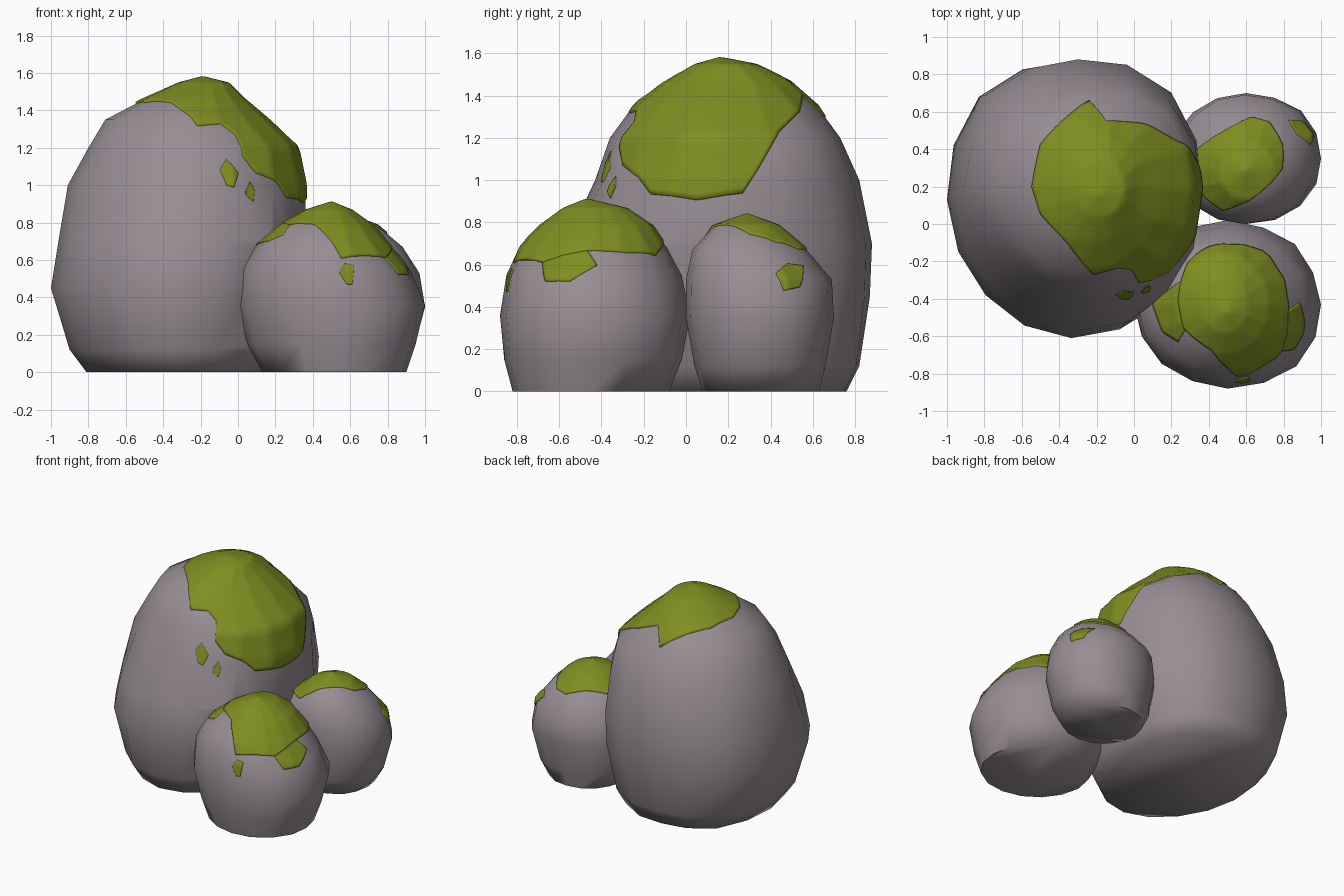
import bpy
import bmesh
import random
from math import cos, sin, tau, radians
from mathutils import Vector
from mathutils.bvhtree import BVHTree

random.seed(4)
default_cube = bpy.data.objects.get("Cube")
if default_cube:
    bpy.data.objects.remove(default_cube, do_unlink=True)


def make_material(name, colour):
    material = bpy.data.materials.new(name)
    material.use_nodes = True
    material.diffuse_color = (*colour, 1)
    shader = material.node_tree.nodes["Principled BSDF"]
    shader.inputs["Base Color"].default_value = (*colour, 1)
    shader.inputs["Roughness"].default_value = 0.9
    return material


STONE = make_material("warm grey stone", (0.31, 0.27, 0.295))
MOSS = make_material("olive green moss", (0.21, 0.27, 0.015))


def finish(name, bm, material):
    """Turn a bmesh into a smooth shaded object."""
    bmesh.ops.recalc_face_normals(bm, faces=bm.faces)
    for face in bm.faces:
        face.smooth = True
    mesh = bpy.data.meshes.new(name)
    bm.to_mesh(mesh)
    bm.free()
    mesh.materials.append(material)
    obj = bpy.data.objects.new(name, mesh)
    bpy.context.collection.objects.link(obj)
    return obj


def bridge(bm, lower, upper):
    """Join two closed rings of equal length with quads."""
    count = len(lower)
    for i in range(count):
        j = (i + 1) % count
        bm.faces.new((lower[i], lower[j], upper[j], upper[i]))


def make_boulder(name, levels, peak, swells, sides=16):
    """Loft rough ovals, each given as z, x min, x max, y min, y max.
    Swells push out the four corners, counterclockwise from back left,
    and fade towards the peak."""
    bm = bmesh.new()
    rings = []
    for z, left, right, front, back in levels:
        ring = []
        fade = 1 - z / peak[2]
        for i in range(sides):
            angle = tau * i / sides
            # the widest points stay exact, the corners between them vary
            corner = sin(2 * angle) ** 2
            push = swells[i * 4 // sides] * fade + random.uniform(-0.02, 0.02)
            swell = 1 + corner * push
            x = (left + right) / 2 + (right - left) / 2 * cos(angle) * swell
            y = (front + back) / 2 + (back - front) / 2 * sin(angle) * swell
            ring.append(bm.verts.new((x, y, z)))
        rings.append(ring)
    for lower, upper in zip(rings, rings[1:]):
        bridge(bm, lower, upper)
    bm.faces.new(reversed(rings[0]))
    tip = bm.verts.new(peak)
    for i in range(sides):
        bm.faces.new((rings[-1][i], rings[-1][(i + 1) % sides], tip))
    return finish(name, bm, STONE)


def make_moss(name, boulder, outline, hub_point=None, layers=24, splits=6, lift=0.0095):
    """Lay a thin patch on a boulder, inside an outline near its surface."""
    surface = BVHTree.FromPolygons(
        [v.co for v in boulder.data.vertices],
        [p.vertices for p in boulder.data.polygons])
    corners = [Vector(c) for c in boulder.bound_box]
    core = sum(corners, Vector()) / len(corners)
    points = [Vector(p) - core for p in outline]
    # densify the outline, then express it as directions from the core
    border = []
    for start, end in zip(points, points[1:] + points[:1]):
        for k in range(splits):
            border.append(start.lerp(end, k / splits).normalized())
    middle = Vector(hub_point) - core if hub_point else sum(border, Vector())
    middle.normalize()

    def on_surface(direction, height):
        hit = surface.ray_cast(core, direction)[0]
        return hit + direction * height

    bm = bmesh.new()
    rings = []
    for layer in range(1, layers + 1):
        share = layer / layers
        ring = [bm.verts.new(on_surface(middle.lerp(d, share).normalized(), lift))
                for d in border]
        rings.append(ring)
    # tuck the rim into the stone
    rings.append([bm.verts.new(on_surface(d, -lift)) for d in border])
    hub = bm.verts.new(on_surface(middle, lift))
    for i in range(len(border)):
        bm.faces.new((hub, rings[0][i], rings[0][(i + 1) % len(border)]))
    for inner, outer in zip(rings, rings[1:]):
        bridge(bm, inner, outer)
    return finish(name, bm, MOSS)


# Boulders
large_boulder = make_boulder("large_boulder", [
    (0, -.81, .16, -.5, .76),
    (.12, -.9, .22, -.56, .82),
    (.45, -1, .33, -.61, .87),
    (.7, -.96, .36, -.57, .88),
    (1, -.91, .36, -.43, .82),
    (1.2, -.8, .32, -.36, .73),
    (1.35, -.71, .16, -.25, .62),
    (1.46, -.5, .03, -.1, .5),
    (1.54, -.32, -.05, .04, .34),
], (-.19, .16, 1.575), (.14, .05, -.04, .05))

front_boulder = make_boulder("front_boulder", [
    (0, .13, .9, -.82, -.08),
    (.15, .05, .95, -.86, -.02),
    (.36, 0, 1, -.88, .02),
    (.55, .02, .92, -.85, -.02),
    (.68, .1, .81, -.79, -.09),
    (.78, .22, .72, -.69, -.16),
    (.86, .36, .61, -.58, -.28),
], (.5, -.47, .905), (0, 0, -.03, .04))

back_boulder = make_boulder("back_boulder", [
    (0, .3, .86, .08, .63),
    (.12, .24, .94, .04, .66),
    (.35, .2, 1, 0, .7),
    (.53, .22, .97, 0, .69),
    (.67, .32, .88, .03, .57),
    (.78, .46, .75, .13, .44),
], (.6, .29, .835), (.03, 0, 0, .03))

# Main moss caps
make_moss("large_moss_cap", large_boulder, [
    (-.55, .2, 1.45), (-.5, .42, 1.42), (-.24, .66, 1.3), (-.15, .55, 1.4),
    (.03, .52, 1.3), (.2, .42, 1.2), (.33, .34, 1.05), (.36, .27, .94),
    (.37, .05, .91), (.33, -.2, .95), (.24, -.24, 1.02), (.1, -.3, 1.07),
    (0, -.28, 1.13), (-.05, -.2, 1.22), (-.1, -.22, 1.31), (-.22, -.26, 1.31),
    (-.36, -.08, 1.4), (-.5, .05, 1.45)], hub_point=(-.1, .13, 1.5))
make_moss("front_moss_cap", front_boulder, [
    (.55, -.1, .7), (.7, -.12, .66), (.8, -.28, .66), (.8, -.48, .65),
    (.77, -.66, .6), (.68, -.75, .62), (.55, -.79, .6), (.5, -.74, .68),
    (.42, -.65, .76), (.28, -.55, .77), (.24, -.4, .79), (.28, -.2, .77),
    (.4, -.12, .72)])
make_moss("back_moss_cap", back_boulder, [
    (.36, .2, .66), (.36, .4, .66), (.5, .5, .7), (.63, .57, .67),
    (.72, .53, .66), (.78, .42, .69), (.79, .3, .74), (.62, .13, .78),
    (.47, .06, .7), (.38, .15, .67)])

# Side lobes and stray moss tufts
TUFTS = {
    "front_moss_right_lobe": (front_boulder, [
        (.3, -.54, .78), (.25, -.62, .72), (.16, -.58, .7),
        (.1, -.42, .68), (.25, -.3, .8), (.32, -.38, .83)]),
    "front_moss_left_lobe": (front_boulder, [
        (.76, -.5, .68), (.81, -.46, .65), (.89, -.42, .6),
        (.91, -.55, .52), (.85, -.66, .52), (.76, -.66, .6)]),
    "upper_moss_tuft": (large_boulder, [
        (-.1, -.37, 1.08), (-.06, -.36, 1.14), (0, -.36, 1.06),
        (-.02, -.4, .99), (-.06, -.4, 1)]),
    "lower_moss_tuft": (large_boulder, [
        (.04, -.36, .97), (.07, -.34, 1.02), (.11, -.36, .98),
        (.1, -.38, .92), (.05, -.38, .95)]),
    "front_moss_tuft": (front_boulder, [
        (.54, -.83, .53), (.57, -.82, .58), (.62, -.82, .57),
        (.61, -.84, .47), (.58, -.84, .47)]),
    "back_moss_tuft": (back_boulder, [
        (.81, .54, .58), (.85, .47, .59), (.87, .41, .53),
        (.92, .45, .47), (.9, .53, .49)]),
}
for tuft_name, (stone, tuft_outline) in TUFTS.items():
    make_moss(tuft_name, stone, tuft_outline, layers=8, lift=0.006)

# Fuse the three boulders into one skin
for part in (front_boulder, back_boulder):
    union = large_boulder.modifiers.new("union", "BOOLEAN")
    union.operation = "UNION"
    union.solver = "EXACT"
    union.object = part
graph = bpy.context.evaluated_depsgraph_get()
skin = bpy.data.meshes.new_from_object(large_boulder.evaluated_get(graph))
skin.set_sharp_from_angle(angle=radians(70))
large_boulder.modifiers.clear()
large_boulder.data = skin
large_boulder.name = "boulder_cluster"
for part in (front_boulder, back_boulder):
    bpy.data.objects.remove(part, do_unlink=True)
